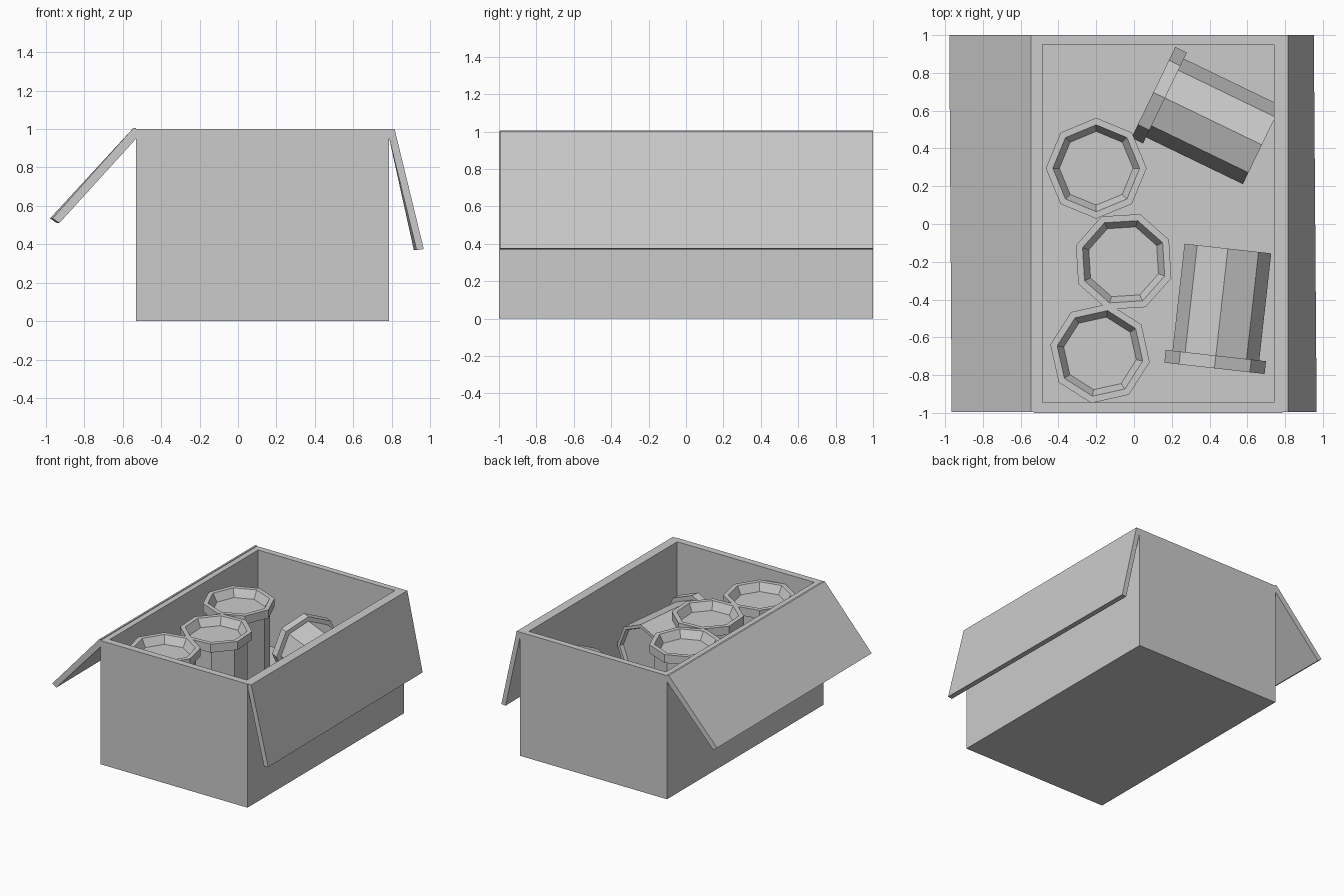
import bpy, bmesh
from math import cos, sin, pi, radians
from mathutils import Matrix, Vector

if "Cube" in bpy.data.objects:
    bpy.data.objects.remove(bpy.data.objects["Cube"])


def finish(name, bm, matrix=None):
    if matrix:
        bm.transform(matrix)
    bmesh.ops.recalc_face_normals(bm, faces=bm.faces[:])
    mesh = bpy.data.meshes.new(name)
    bm.to_mesh(mesh)
    bm.free()
    obj = bpy.data.objects.new(name, mesh)
    bpy.context.collection.objects.link(obj)
    return obj


# Open box: nested rectangles bridged from outer bottom to inner floor
def make_box():
    bm = bmesh.new()
    outer = (-0.53, 0.785, -1, 1)
    inner = (-0.485, 0.74, -0.945, 0.95)
    loops = []
    for (x0, x1, y0, y1), z in ((outer, 0), (outer, 1), (inner, 1), (inner, 0.25)):
        loops.append([bm.verts.new((x, y, z)) for x, y in
                      ((x0, y0), (x1, y0), (x1, y1), (x0, y1))])
    for a, b in zip(loops, loops[1:]):
        for i in range(4):
            j = (i + 1) % 4
            bm.faces.new((a[i], a[j], b[j], b[i]))
    bm.faces.new(loops[0])
    bm.faces.new(loops[-1])
    finish("box_body", bm)


# Hinged flap: XZ profile run along Y, its free edge slightly twisted at the back
def make_flap(name, profile, twist):
    bm = bmesh.new()
    front = [bm.verts.new((x, -0.995, z)) for x, z in profile]
    back = [bm.verts.new((x + (twist if z < 0.9 else 0), 1, z)) for x, z in profile]
    bm.faces.new(front)
    bm.faces.new(back)
    n = len(profile)
    for i in range(n):
        j = (i + 1) % n
        bm.faces.new((front[i], front[j], back[j], back[i]))
    finish(name, bm)


# Eight-sided canister with a wide rim and recessed ends
LENGTH = 0.638
PROFILE = [(0.195, 0.03), (0.205, 0), (0.231, 0), (0.231, 0.57), (0.267, 0.57),
           (0.267, LENGTH), (0.23, LENGTH), (0.195, 0.575)]


def make_canister(name, matrix):
    bm = bmesh.new()
    rings = [[bm.verts.new((r * cos(k * pi / 4), r * sin(k * pi / 4), z))
              for k in range(8)] for r, z in PROFILE]
    for a, b in zip(rings, rings[1:]):
        for i in range(8):
            j = (i + 1) % 8
            bm.faces.new((a[i], a[j], b[j], b[i]))
    bm.faces.new(rings[0])
    bm.faces.new(rings[-1])
    finish(name, bm, matrix)


make_box()
make_flap("left_flap", [(-0.53, 1.005), (-0.545, 1.005), (-0.965, 0.535),
                        (-0.93, 0.51), (-0.53, 0.95)], -0.013)
make_flap("right_flap", [(0.785, 1.0), (0.815, 1.0), (0.967, 0.375),
                         (0.93, 0.37), (0.785, 0.96)], -0.015)

# Upright canisters: x, y, turn
for i, (x, y, turn) in enumerate([(-0.2, 0.295, 0), (-0.055, -0.2, 26), (-0.18, -0.685, -10)]):
    make_canister(f"upright_canister_{i + 1}",
                  Matrix.Translation((x, y, 0.915 - LENGTH)) @ Matrix.Rotation(radians(turn), 4, 'Z'))

# Lying canisters: plain end x, y and heading of the rim end
for i, (x, y, heading) in enumerate([(0.677, 0.419, 154.2), (0.497, -0.13, 263.6)]):
    make_canister(f"lying_canister_{i + 1}",
                  Matrix.Translation((x, y, 0.475)) @ Matrix.Rotation(radians(heading), 4, 'Z')
                  @ Matrix.Rotation(pi / 2, 4, 'Y'))
